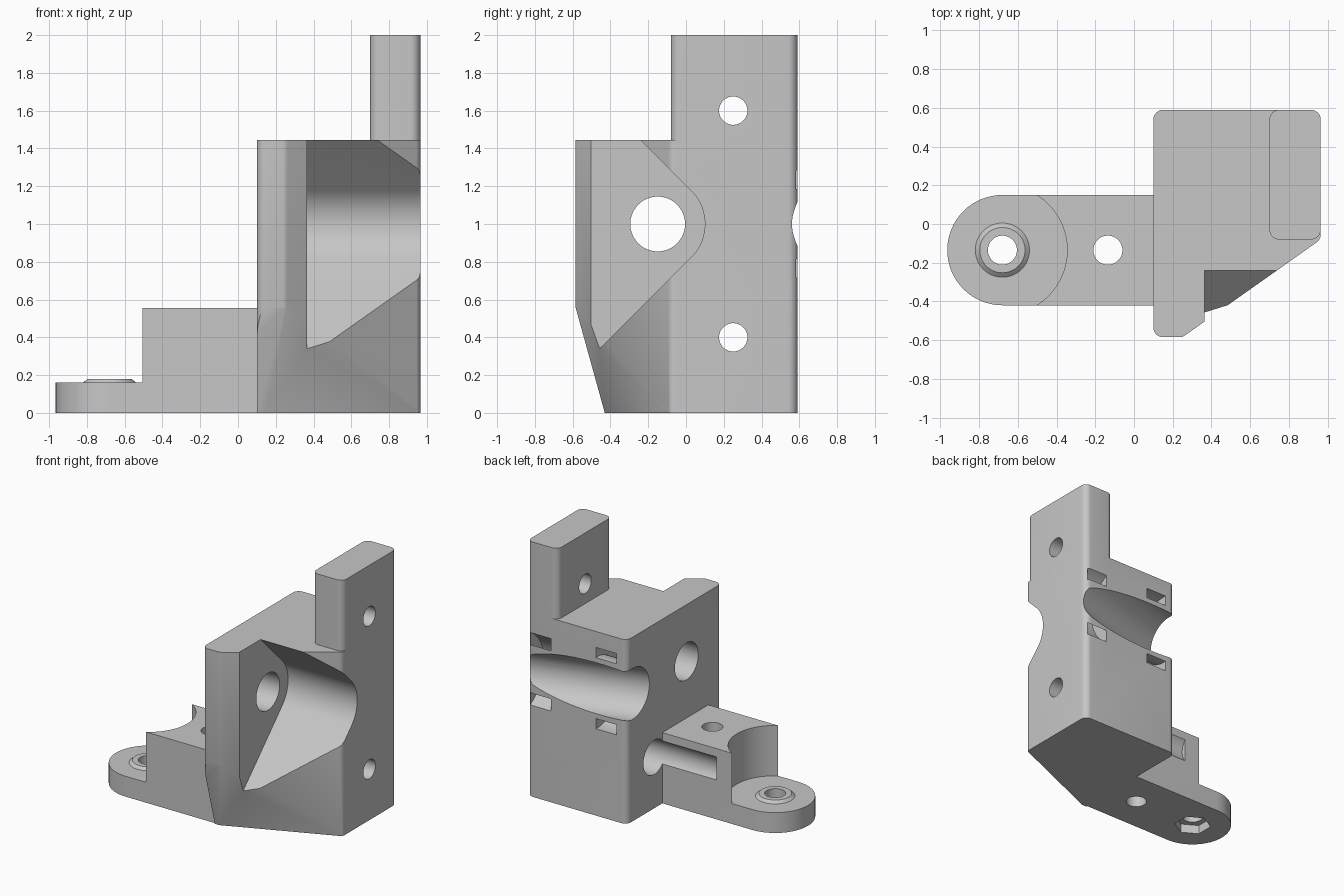
import bpy, bmesh
from math import sin, cos, tan, radians, pi
from mathutils import Vector

cube = bpy.data.objects.get("Cube")
if cube:
    bpy.data.objects.remove(cube, do_unlink=True)

grey = bpy.data.materials.new("plain_grey")
grey.use_nodes = True
grey.diffuse_color = (0.57, 0.57, 0.57, 1)
grey.node_tree.nodes["Principled BSDF"].inputs["Base Color"].default_value = grey.diffuse_color


def finish(bm, name):
    """Turn the faces outwards and make an object."""
    bm.normal_update()
    bmesh.ops.recalc_face_normals(bm, faces=bm.faces)
    if bm.calc_volume(signed=True) < 0:
        bmesh.ops.reverse_faces(bm, faces=bm.faces)
    mesh = bpy.data.meshes.new(name)
    bm.to_mesh(mesh)
    bm.free()
    mesh.materials.append(grey)
    obj = bpy.data.objects.new(name, mesh)
    bpy.context.collection.objects.link(obj)
    return obj


def prism(name, outline, low, high, axis='z', shaves=()):
    """Extruded outline along z or x, optionally shaved by planes of three points."""
    bm = bmesh.new()
    place = (lambda p, h: (*p, h)) if axis == 'z' else (lambda p, h: (h, *p))
    bottom = [bm.verts.new(place(p, low)) for p in outline]
    top = [bm.verts.new(place(p, high)) for p in outline]
    bm.faces.new(bottom[::-1])
    bm.faces.new(top)
    for i in range(len(outline)):
        bm.faces.new((bottom[i - 1], bottom[i], top[i], top[i - 1]))
    for points in shaves:
        a, b, c = map(Vector, points)
        bmesh.ops.bisect_plane(bm, geom=bm.verts[:] + bm.edges[:] + bm.faces[:], dist=1e-5,
                               plane_co=a, plane_no=(b - a).cross(c - a), clear_outer=True)
        bmesh.ops.holes_fill(bm, edges=bm.edges[:])
    return finish(bm, name)


def rod(name, start, end, r1, r2=None, sides=64):
    """Cylinder or cone between two points."""
    a, b = Vector(start), Vector(end)
    bm = bmesh.new()
    bmesh.ops.create_cone(bm, cap_ends=True, segments=sides, radius1=r1,
                          radius2=r1 if r2 is None else r2, depth=(b - a).length)
    turn = (b - a).to_track_quat('Z', 'Y')
    for v in bm.verts:
        v.co = turn @ v.co + (a + b) / 2
    return finish(bm, name)


def combine(target, tool, operation):
    tool.hide_render = True
    mod = target.modifiers.new(operation.lower(), 'BOOLEAN')
    mod.operation, mod.solver, mod.object = operation, 'EXACT', tool
    with bpy.context.temp_override(object=target, active_object=target):
        bpy.ops.object.modifier_apply(modifier=mod.name)
    bpy.data.objects.remove(tool, do_unlink=True)


def fillet(corners, r=0.05, steps=6):
    """Plan outline with rounded corners."""
    out = []
    for i, c in enumerate(corners):
        p = Vector((*c, 0))
        d1 = (Vector((*corners[i - 1], 0)) - p).normalized()
        d2 = (Vector((*corners[(i + 1) % len(corners)], 0)) - p).normalized()
        half = d1.angle(d2) / 2
        centre = p + (d1 + d2).normalized() * r / sin(half)
        s, e = p + d1 * r / tan(half) - centre, p + d2 * r / tan(half) - centre
        out += [centre + s.lerp(e, k / steps).normalized() * r for k in range(steps + 1)]
    return [(v.x, v.y) for v in out]


# Main block, its front shaved back towards the base by two sloping planes
plan = fillet([(0.1, -0.585), (0.25, -0.585), (0.965, -0.08), (0.965, 0.59), (0.1, 0.59)])
brow, toe = (0.25, -0.585, 0.56), (0.14, -0.43, 0)
body = prism("bracket_body", plan, 0, 1.445,
             shaves=[(brow, (0.1, -0.43, 0), toe), (brow, toe, (0.965, -0.08, 0))])

# Upright mounting tab
tab = fillet([(0.7, -0.08), (0.965, -0.08), (0.965, 0.59), (0.7, 0.59)])
combine(body, prism("tab", tab, 1.3, 2), 'UNION')

# Side arm with a round, lowered foot and a raised boss
foot = Vector((-0.68, -0.135, 0))
up = Vector((0, 0, 1))
R = 0.285
outline = [(foot.x + R * cos(a), foot.y + R * sin(a))
           for a in (pi / 2 + pi * k / 32 for k in range(33))]
outline += [(0.14, foot.y - R), (0.14, foot.y + R)]
arm = prism("arm", outline, 0, 0.555)
combine(arm, rod("foot_clearance", foot + up * 0.16, foot + up, 0.335), 'DIFFERENCE')
combine(arm, rod("boss", foot + up * 0.14, foot + up * 0.18, 0.163, 0.117), 'UNION')
combine(body, arm, 'UNION')

# V-shaped front notch with a rounded root
notch = [(-0.15 + 0.25 * cos(a), 1 + 0.25 * sin(a))
         for a in (radians(-45 + 90 * k / 24) for k in range(25))]
notch += [(-1.2, 2.404), (-1.2, -0.404)]
cutters = [prism("notch", notch, 0.365, 1.3, axis='x')]

# Large bore, two screw holes with a driver channel, two upright holes
cutters.append(rod("bore", (-0.2, -0.15, 1), (0.6, -0.15, 1), 0.145))
cutters.append(rod("driver_channel", (-0.37, 0.25, 0.4), (0.7, 0.25, 0.4), 0.135))
for z in (0.4, 1.6):
    cutters.append(rod("screw_hole", (0.5, 0.25, z), (1.2, 0.25, z), 0.075))
for x in (foot.x, -0.135):
    cutters.append(rod("arm_hole", (x, foot.y, -0.1), (x, foot.y, 0.8), 0.075))
cutters.append(rod("nut_pocket", foot - up * 0.1, foot + up * 0.07, 0.135, sides=6))


# Slanted round groove across the back, with two tie channels around it
def spine(x, shift=0):
    return Vector((x + shift, 0.52 + 0.29 * (x - 0.1), 1))


cutters.append(rod("rear_groove", spine(-0.3), spine(1.4), 0.2))
for x in (0.28, 0.85):
    tie = rod("tie_channel", spine(x, -0.09), spine(x, 0.09), 0.32)
    combine(tie, rod("tie_core", spine(x, -0.3), spine(x, 0.3), 0.24), 'DIFFERENCE')
    cutters.append(tie)

for cutter in cutters:
    combine(body, cutter, 'DIFFERENCE')

bpy.ops.object.select_all(action='DESELECT')
body.select_set(True)
bpy.context.view_layer.objects.active = body
bpy.ops.object.shade_smooth_by_angle(angle=radians(25))
